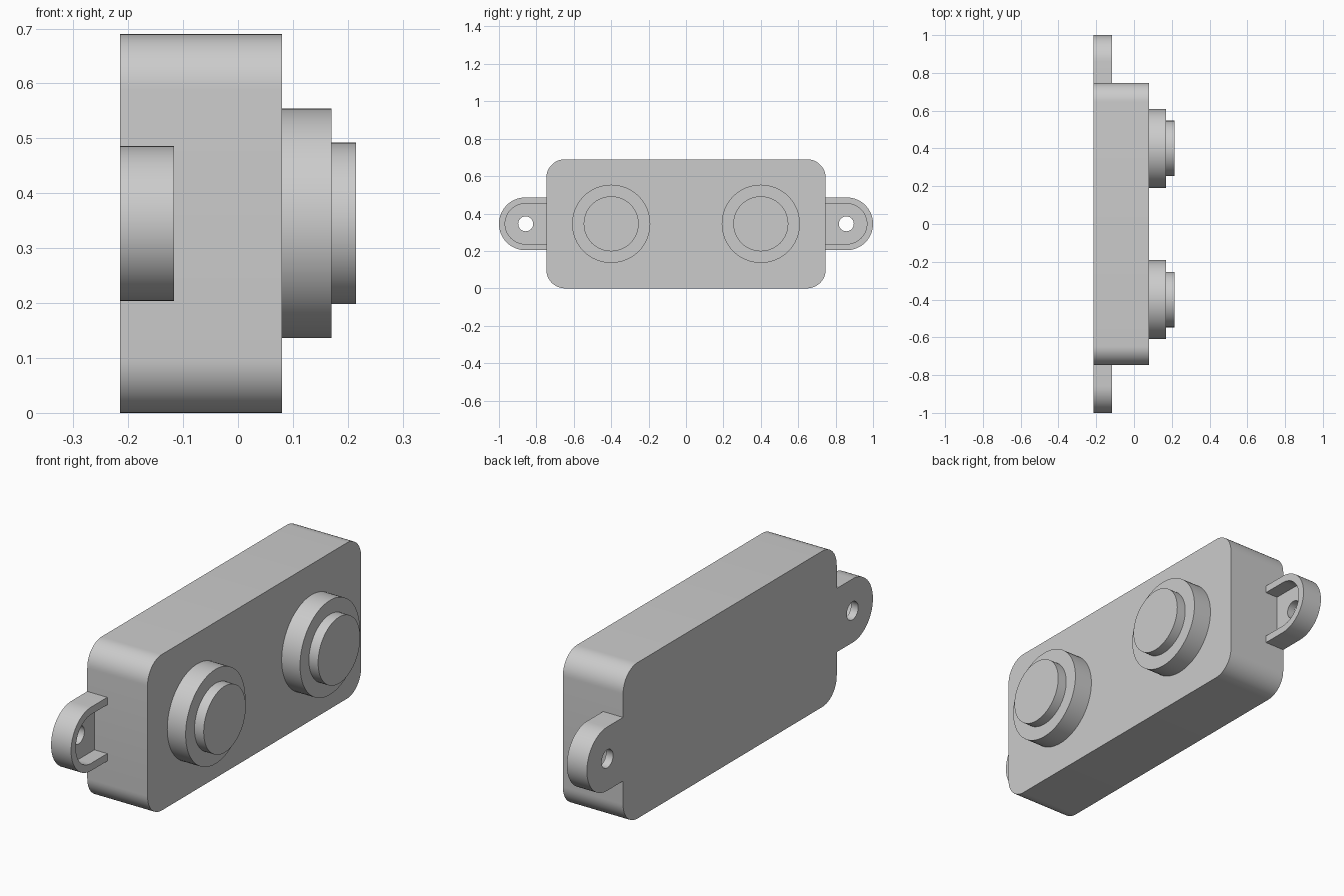
import bpy, bmesh
from math import sin, cos, pi, radians
from mathutils import Matrix

cube = bpy.data.objects.get("Cube")
if cube:
    bpy.data.objects.remove(cube, do_unlink=True)

grey = bpy.data.materials.new("plain_grey")
grey.use_nodes = True
grey.diffuse_color = (0.6, 0.6, 0.6, 1)
grey.node_tree.nodes["Principled BSDF"].inputs["Base Color"].default_value = (0.6, 0.6, 0.6, 1)

MID = 0.345      # height of the centre line
BACK = -0.215    # rear plane


def arc(cy, cz, r, start, end, n):
    """Points of an arc in the (y, z) plane, angles in degrees."""
    steps = [radians(start + (end - start) * i / n) for i in range(n + 1)]
    return [(cy + r * cos(a), cz + r * sin(a)) for a in steps]


def circle(cy, cz, r, n=64):
    return arc(cy, cz, r, 0, 360, n)[:-1]


def prism(name, loops, x0, x1):
    """Extrude (y, z) outlines, later loops being holes, from x0 to x1."""
    curve = bpy.data.curves.new(name, "CURVE")
    curve.dimensions = "2D"
    curve.fill_mode = "BOTH"
    curve.extrude = (x1 - x0) / 2
    for loop in loops:
        spline = curve.splines.new("POLY")
        spline.points.add(len(loop) - 1)
        for point, (y, z) in zip(spline.points, loop):
            point.co = (y, z, 0, 1)
        spline.use_cyclic_u = True
    temp = bpy.data.objects.new(name + "_outline", curve)
    mesh = bpy.data.meshes.new_from_object(temp)
    bpy.data.objects.remove(temp)
    bpy.data.curves.remove(curve)

    # Turn the outline upright and weld caps to walls
    axes = Matrix(((0, 0, 1, (x0 + x1) / 2), (1, 0, 0, 0), (0, 1, 0, 0), (0, 0, 0, 1)))
    bm = bmesh.new()
    bm.from_mesh(mesh)
    bm.transform(axes)
    bmesh.ops.remove_doubles(bm, verts=bm.verts[:], dist=0.0001)
    bmesh.ops.recalc_face_normals(bm, faces=bm.faces[:])
    bm.to_mesh(mesh)
    bm.free()
    mesh.name = name
    mesh.materials.clear()
    mesh.materials.append(grey)
    obj = bpy.data.objects.new(name, mesh)
    bpy.context.collection.objects.link(obj)
    bpy.ops.object.select_all(action="DESELECT")
    obj.select_set(True)
    bpy.context.view_layer.objects.active = obj
    bpy.ops.object.shade_smooth_by_angle(angle=radians(30))
    return obj


# Rounded housing
half_y, half_z, corner = 0.747, MID, 0.1
outline = []
for sy, sz, start in ((1, 1, 0), (-1, 1, 90), (-1, -1, 180), (1, -1, 270)):
    outline += arc(sy * (half_y - corner), MID + sz * (half_z - corner),
                   corner, start, start + 90, 12)
prism("housing", [outline], BACK, 0.08)

for side, label in ((-1, "front"), (1, "rear")):
    # Stepped round button
    prism(label + "_button_base", [circle(side * 0.4, MID, 0.209)], 0.08, 0.17)
    prism(label + "_button_cap", [circle(side * 0.4, MID, 0.147)], 0.17, 0.215)

    # Mounting tab: drilled floor with a raised U-shaped rim
    def tab_outline(r):
        pts = arc(0.859, MID, r, -90, 90, 32)
        pts = [(0.74, MID - r)] + pts + [(0.74, MID + r)]
        return [(side * y, z) for y, z in pts]

    outer, inner = tab_outline(0.141), tab_outline(0.108)
    hole = circle(side * 0.857, MID, 0.04, 32)
    prism(label + "_tab_floor", [outer, hole], BACK, -0.18)
    prism(label + "_tab_rim", [outer + inner[::-1]], -0.18, -0.117)
